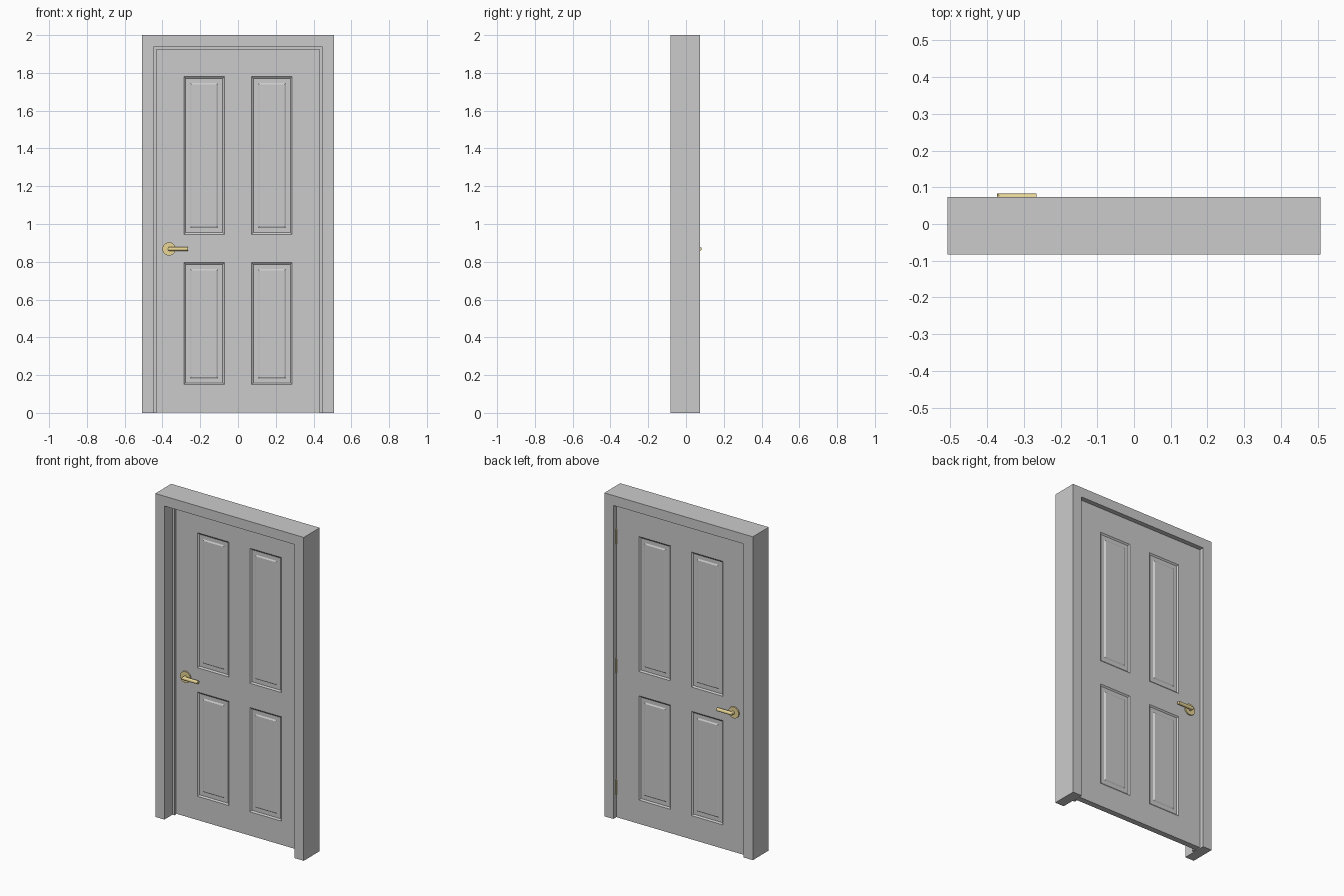
import bpy, bmesh, math
from mathutils import Vector

if "Cube" in bpy.data.objects:
    bpy.data.objects.remove(bpy.data.objects["Cube"])

brass = bpy.data.materials.new("brass")
brass.diffuse_color = (0.80, 0.66, 0.30, 1)
brass.use_nodes = True
brass.node_tree.nodes["Principled BSDF"].inputs["Base Color"].default_value = brass.diffuse_color

FRONT, BACK = 0.013, 0.049      # door faces in y
HX, HZ = -0.362, 0.868          # handle position


def finish(bm, name, mat=None, smooth=False):
    bmesh.ops.recalc_face_normals(bm, faces=bm.faces)
    me = bpy.data.meshes.new(name)
    bm.to_mesh(me)
    bm.free()
    ob = bpy.data.objects.new(name, me)
    bpy.context.collection.objects.link(ob)
    if mat:
        me.materials.append(mat)
    if smooth:
        bpy.ops.object.select_all(action='DESELECT')
        ob.select_set(True)
        bpy.context.view_layer.objects.active = ob
        bpy.ops.object.shade_smooth_by_angle(angle=math.radians(35))
    return ob


def extrude_y(bm, faces, dy):
    ext = bmesh.ops.extrude_face_region(bm, geom=faces)["geom"]
    verts = [g for g in ext if isinstance(g, bmesh.types.BMVert)]
    bmesh.ops.translate(bm, verts=verts, vec=(0, dy, 0))


def archway(name, outer, outer_top, inner, inner_top, y0, y1):
    """Two uprights and a head, open at the floor."""
    pts = [(-outer, 0), (-outer, outer_top), (outer, outer_top), (outer, 0),
           (inner, 0), (inner, inner_top), (-inner, inner_top), (-inner, 0)]
    bm = bmesh.new()
    vs = [bm.verts.new((x, y0, z)) for x, z in pts]
    # three quads mitred at the corners
    faces = [bm.faces.new([vs[i] for i in q])
             for q in ((0, 1, 6, 7), (1, 2, 5, 6), (2, 3, 4, 5))]
    extrude_y(bm, faces, y1 - y0)
    bmesh.ops.dissolve_limit(bm, angle_limit=0.01, verts=bm.verts, edges=bm.edges)
    return finish(bm, name)


def tube_y(name, x, z, r, y0, y1):
    bm = bmesh.new()
    ring = [bm.verts.new((x + r * math.cos(a), y0, z + r * math.sin(a)))
            for a in (i * math.tau / 32 for i in range(32))]
    extrude_y(bm, [bm.faces.new(ring)], y1 - y0)
    return finish(bm, name, brass, True)


# Frame and door stop
archway("door_frame", 0.508, 2.0, 0.446, 1.939, -0.083, 0.073)
archway("door_stop", 0.447, 1.940, 0.431, 1.924, -0.005, FRONT - 0.001)

# Door leaf: grid slab with moulded panels on both faces
xs = [-0.442, -0.287, -0.072, 0.072, 0.287, 0.442]
zs = [0.003, 0.15, 0.795, 0.945, 1.78, 1.935]
bm = bmesh.new()
grid = [[bm.verts.new((x, FRONT, z)) for z in zs] for x in xs]
faces = [bm.faces.new((grid[i][j], grid[i + 1][j], grid[i + 1][j + 1], grid[i][j + 1]))
         for i in range(5) for j in range(5)]
extrude_y(bm, faces, BACK - FRONT)
bmesh.ops.recalc_face_normals(bm, faces=bm.faces)
panels = []
for f in bm.faces:
    c = f.calc_center_median()
    if (abs(f.normal.y) > 0.9 and 0.1 < abs(c.x) < 0.28
            and (0.2 < c.z < 0.7 or 1.0 < c.z < 1.7)):
        panels.append(f)
for width, depth in ((0.009, -0.007), (0.024, 0.0), (0.008, 0.005)):
    bmesh.ops.inset_individual(bm, faces=panels, thickness=width, depth=depth,
                               use_even_offset=True)
finish(bm, "door_leaf")

# Handles on both faces: rose plus a mitred lever
for side, face, s in (("front", FRONT, -1), ("back", BACK, 1)):
    tube_y(f"{side}_handle_rose", HX - 0.003, HZ, 0.035, face - s * 0.001, face + s * 0.008)
    r, n = 0.0105, 20
    yc = face + s * (0.034 - r)
    bm = bmesh.new()
    rings = [[], [], []]
    for i in range(n):
        c, h = r * math.cos(i * math.tau / n), r * math.sin(i * math.tau / n)
        for ring, p in zip(rings, ((HX + c, face, HZ + h),
                                   (HX + c, yc - s * c, HZ + h),
                                   (-0.265, yc - s * c, HZ + h))):
            ring.append(bm.verts.new(p))
    for a, b in zip(rings, rings[1:]):
        for i in range(n):
            k = (i + 1) % n
            bm.faces.new((a[i], a[k], b[k], b[i]))
    bm.faces.new(rings[0])
    bm.faces.new(rings[2])
    finish(bm, f"{side}_handle_lever", brass, True)

# Hinges: leaf in the gap and a knuckle on the back side
for label, z in (("lower", 0.19), ("middle", 0.94), ("upper", 1.74)):
    bm = bmesh.new()
    bmesh.ops.create_cube(bm, size=1)
    bmesh.ops.scale(bm, verts=bm.verts, vec=(0.003, BACK - FRONT, 0.09))
    bmesh.ops.translate(bm, verts=bm.verts, vec=(0.444, (FRONT + BACK) / 2, z))
    knuckle = bmesh.ops.create_cone(bm, cap_ends=True, segments=16, radius1=0.004,
                                    radius2=0.004, depth=0.09)["verts"]
    bmesh.ops.translate(bm, verts=knuckle, vec=Vector((0.442, BACK + 0.002, z)))
    finish(bm, f"{label}_hinge", brass, True)
